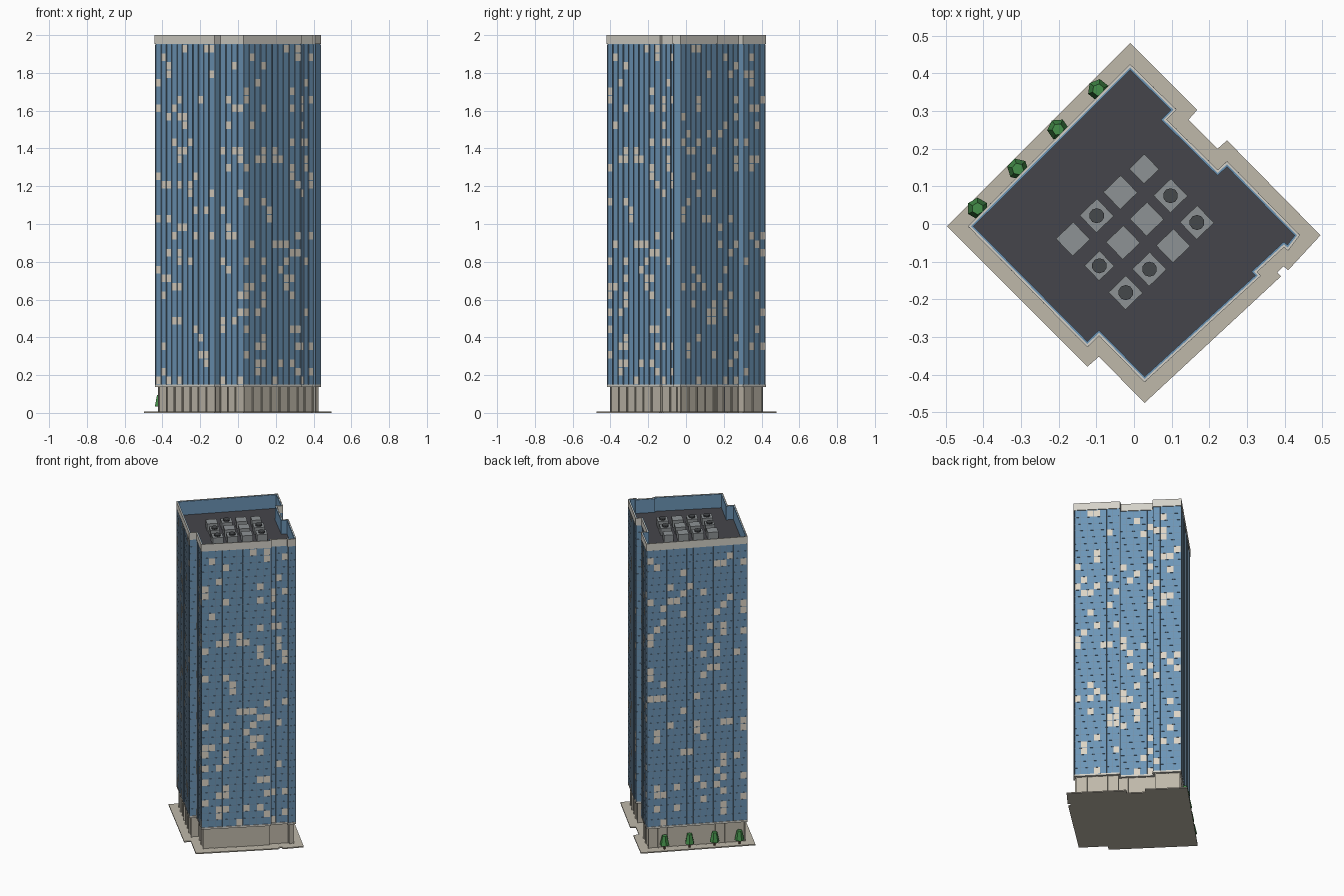
import bpy, bmesh, math, random
from mathutils import Vector, Matrix

if "Cube" in bpy.data.objects:
    bpy.data.objects.remove(bpy.data.objects["Cube"])

random.seed(7)

def mat(name, r, g, b):
    m = bpy.data.materials.new(name)
    m.diffuse_color = (r, g, b, 1)
    m.use_nodes = True
    m.node_tree.nodes["Principled BSDF"].inputs["Base Color"].default_value = m.diffuse_color
    return m

GLASS = mat("blue_glass", .15, .30, .47)
FRAME = mat("frame", .17, .27, .38)
LIT = mat("lit_window", .72, .66, .56)
STONE = mat("stone", .52, .48, .40)
TRIM = mat("pale_trim", .66, .64, .58)
DECK = mat("roof_deck", .06, .06, .07)
METAL = mat("unit_metal", .27, .29, .30)
DARK = mat("fan_dark", .06, .065, .07)
LEAF = mat("leaf", .06, .28, .07)
BARK = mat("bark", .12, .07, .04)

def finish(name, bm, material):
    me = bpy.data.meshes.new(name)
    bm.to_mesh(me)
    bm.free()
    me.materials.append(material)
    ob = bpy.data.objects.new(name, me)
    bpy.context.collection.objects.link(ob)
    return ob

# Tower footprint, counter-clockwise
PLAN = [Vector(p) for p in [
    (.028, -.413), (.33, -.137), (.32, -.127), (.398, -.055), (.408, -.064), (.434, -.03),
    (.247, .16), (.222, .137), (.08, .277), (.106, .303), (-.01, .417),
    (-.434, -.006), (-.124, -.32), (-.093, -.290)]]

def offset(d):
    out, n = [], len(PLAN)
    for i, p in enumerate(PLAN):
        a = (p - PLAN[i - 1]).normalized()
        b = (PLAN[(i + 1) % n] - p).normalized()
        na, nb = Vector((a.y, -a.x)), Vector((b.y, -b.x))
        out.append(p + (na + nb) * (d / (1 + na.dot(nb))))
    return out

def add_slab(bm, pts, z0, z1):
    lo = [bm.verts.new((p.x, p.y, z0)) for p in pts]
    hi = [bm.verts.new((p.x, p.y, z1)) for p in pts]
    n = len(pts)
    bm.faces.new(hi)
    bm.faces.new(lo[::-1])
    for i in range(n):
        j = (i + 1) % n
        bm.faces.new((lo[i], lo[j], hi[j], hi[i]))

def add_ring(bm, d_out, d_in, z0, z1):
    o, k = offset(d_out), offset(d_in)
    n = len(o)
    loops = [[bm.verts.new((p.x, p.y, z)) for p in pts]
             for pts, z in ((o, z0), (o, z1), (k, z1), (k, z0))]
    for a in range(4):
        A, B = loops[a], loops[(a + 1) % 4]
        for i in range(n):
            j = (i + 1) % n
            bm.faces.new((A[i], A[j], B[j], B[i]))

def slab(name, pts, z0, z1, m):
    bm = bmesh.new()
    add_slab(bm, pts, z0, z1)
    return finish(name, bm, m)

def ring(name, d_out, d_in, z0, z1, m):
    bm = bmesh.new()
    add_ring(bm, d_out, d_in, z0, z1)
    return finish(name, bm, m)

def add_box(bm, c, size, angle):
    M = Matrix.Translation(c) @ Matrix.Rotation(angle, 4, 'Z') @ Matrix.Diagonal((*size, 1))
    bmesh.ops.create_cube(bm, size=1, matrix=M)

def edges(d):
    pts = offset(d)
    for i, p in enumerate(pts):
        v = pts[(i + 1) % len(pts)] - p
        t = v.normalized()
        yield p, t, Vector((t.y, -t.x)), v.length, math.atan2(t.y, t.x)

# Plaza, with the narrow notch on the south-east side kept open
PLAZA = [Vector(p) for p in [
    (.028, -.475), (.39, -.139), (.38, -.129), (.397, -.112), (.409, -.123), (.495, -.03),
    (.247, .222), (.222, .2), (.145, .277), (.168, .303), (-.01, .48),
    (-.497, -.006), (-.124, -.379), (-.093, -.352)]]
slab("plaza", PLAZA, 0, .007, STONE)

# Podium, posts and soffit band
slab("podium", offset(-.012), .005, .14, STONE)
bm = bmesh.new()
for p, t, nrm, L, ang in edges(-.012):
    n = max(1, round(L / .06))
    for k in range(n):
        c = p + t * (L * k / n) + nrm * .003
        add_box(bm, (c.x, c.y, .0725), (.006, .008, .135), ang)
finish("podium_posts", bm, STONE)
slab("podium_cornice", offset(.004), .138, .15, TRIM)

# Glass shaft, roof deck and parapet
Z0, Z1, FLOORS, DECK_Z = .15, 1.95, 40, 1.91
ring("glass_shaft", 0, -.006, Z0, 1.998, GLASS)
slab("roof_deck", offset(-.004), DECK_Z - .02, DECK_Z, DECK)
ring("parapet_band", .005, -.001, 1.953, 2.0, TRIM)

# Floor lines, vertical fins and lit windows
H = (Z1 - Z0) / FLOORS
bm = bmesh.new()
for f in range(1, FLOORS):
    z = Z0 + f * H
    add_ring(bm, .0015, -.001, z - .001, z + .001)
finish("floor_lines", bm, FRAME)

fins, lit = bmesh.new(), bmesh.new()
for p, t, nrm, L, ang in edges(0):
    n = max(1, round(L / .04))
    w = L / n
    for k in range(n):
        c = p + t * (w * k) + nrm * .002
        add_box(fins, (c.x, c.y, (Z0 + Z1) / 2), (.003, .007, Z1 - Z0), ang)
        if L < .05:
            continue
        for f in range(FLOORS):
            if random.random() < .14:
                a = p + t * (w * k + .002) + nrm * .002
                b = p + t * (w * (k + 1) - .002) + nrm * .002
                z0, z1 = Z0 + f * H + .002, Z0 + (f + 1) * H - .002
                lit.faces.new([lit.verts.new(v) for v in (
                    (a.x, a.y, z0), (b.x, b.y, z0), (b.x, b.y, z1), (a.x, a.y, z1))])
finish("facade_fins", fins, FRAME)
finish("lit_windows", lit, LIT)

# Rooftop units in a 4 x 3 grid, some with round fans
FANS = {(0, 1), (0, 2), (2, 0), (2, 2), (3, 1), (3, 2)}
units, fans = bmesh.new(), bmesh.new()
for i in range(4):
    for j in range(3):
        x, y = .027 - .063 * i + .07 * j, .146 - .062 * i - .071 * j
        s = .056 if (i, j) in {(0, 0), (3, 1)} else .064
        add_box(units, (x, y, DECK_Z + .0225), (s, s, .045), math.radians(44))
        if (i, j) in FANS:
            bmesh.ops.create_cone(fans, cap_ends=True, segments=10, radius1=.02, radius2=.02,
                                  depth=.01, matrix=Matrix.Translation((x, y, DECK_Z + .049)))
finish("rooftop_units", units, METAL)
finish("rooftop_fans", fans, DARK)

# Row of street trees along the north-west side
leaves, trunks = bmesh.new(), bmesh.new()
for k in range(4):
    x, y = -.415 + .1067 * k, .041 + .105 * k
    R = Matrix.Rotation(.3 * k, 4, 'Z')
    bmesh.ops.create_cone(leaves, cap_ends=True, segments=6, radius1=.029, radius2=.016,
                          depth=.06, matrix=Matrix.Translation((x, y, .064)) @ R)
    bmesh.ops.create_cone(trunks, cap_ends=True, segments=6, radius1=.006, radius2=.005,
                          depth=.035, matrix=Matrix.Translation((x, y, .0225)))
finish("tree_crowns", leaves, LEAF)
finish("tree_trunks", trunks, BARK)
